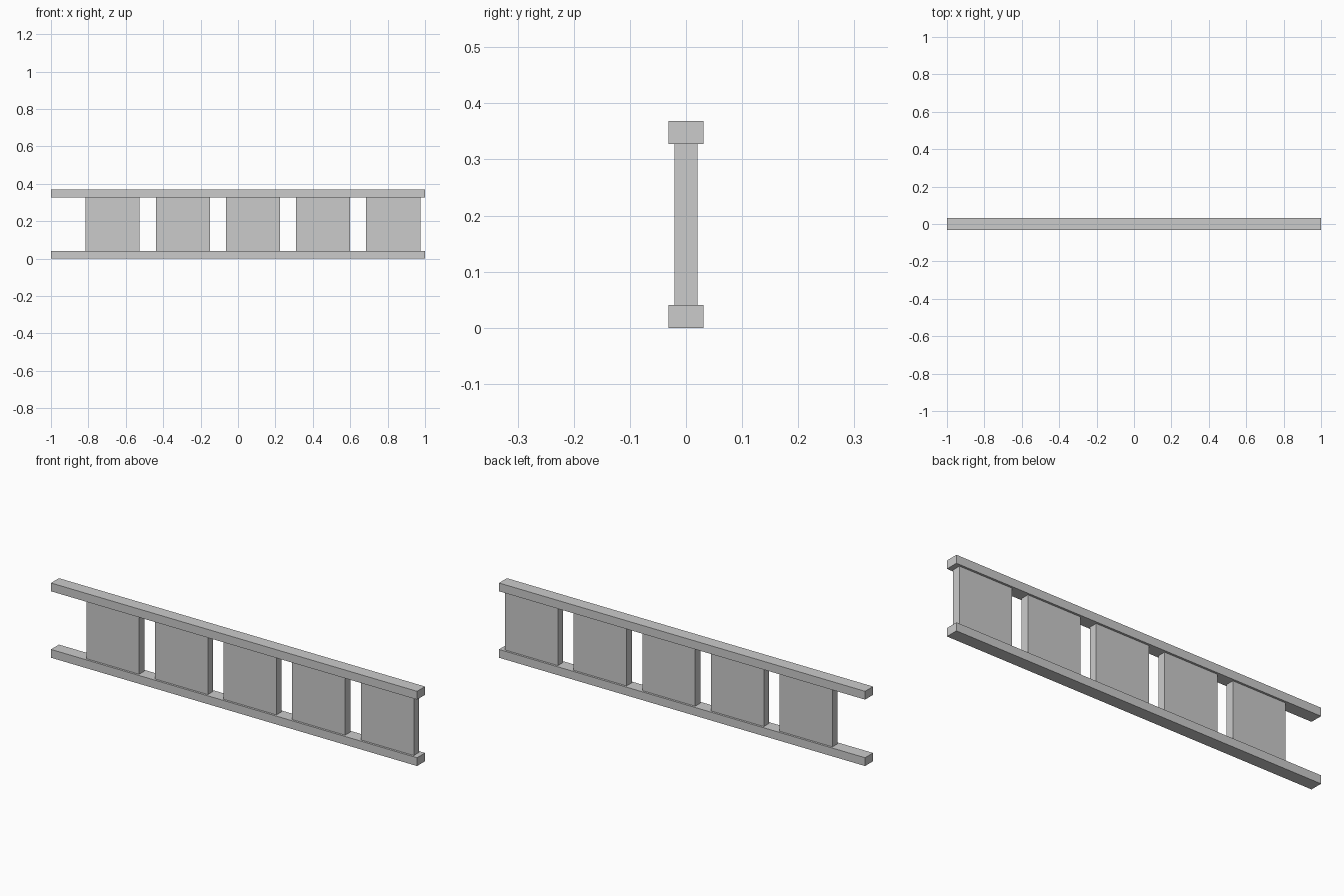
import bpy

if "Cube" in bpy.data.objects:
    bpy.data.objects.remove(bpy.data.objects["Cube"])

RAIL_W, RAIL_H = 0.062, 0.041      # rail depth and height
PANEL_W, PANEL_D, PANEL_H = 0.289, 0.041, 0.287
PITCH = 0.375                      # spacing between panels
FIRST_X = -0.67                    # centre of the leftmost panel

# Darker grey for the infill panels
dark = bpy.data.materials.new("dark_grey")
dark.diffuse_color = (0.56, 0.56, 0.56, 1)
dark.use_nodes = True
dark.node_tree.nodes["Principled BSDF"].inputs["Base Color"].default_value = dark.diffuse_color


def box(name, size, centre, material=None):
    bpy.ops.mesh.primitive_cube_add(size=1, location=centre)
    obj = bpy.context.object
    obj.name = name
    obj.scale = size
    bpy.ops.object.transform_apply(location=False, rotation=False, scale=True)
    if material:
        obj.data.materials.append(material)
    return obj


# Bottom and top rails
for name, z in (("bottom_rail", RAIL_H / 2), ("top_rail", RAIL_H * 1.5 + PANEL_H)):
    box(name, (2, RAIL_W, RAIL_H), (0, 0, z))

# Row of square panels between the rails
for i in range(5):
    box(f"panel_{i + 1}", (PANEL_W, PANEL_D, PANEL_H),
        (FIRST_X + i * PITCH, 0, RAIL_H + PANEL_H / 2), dark)
